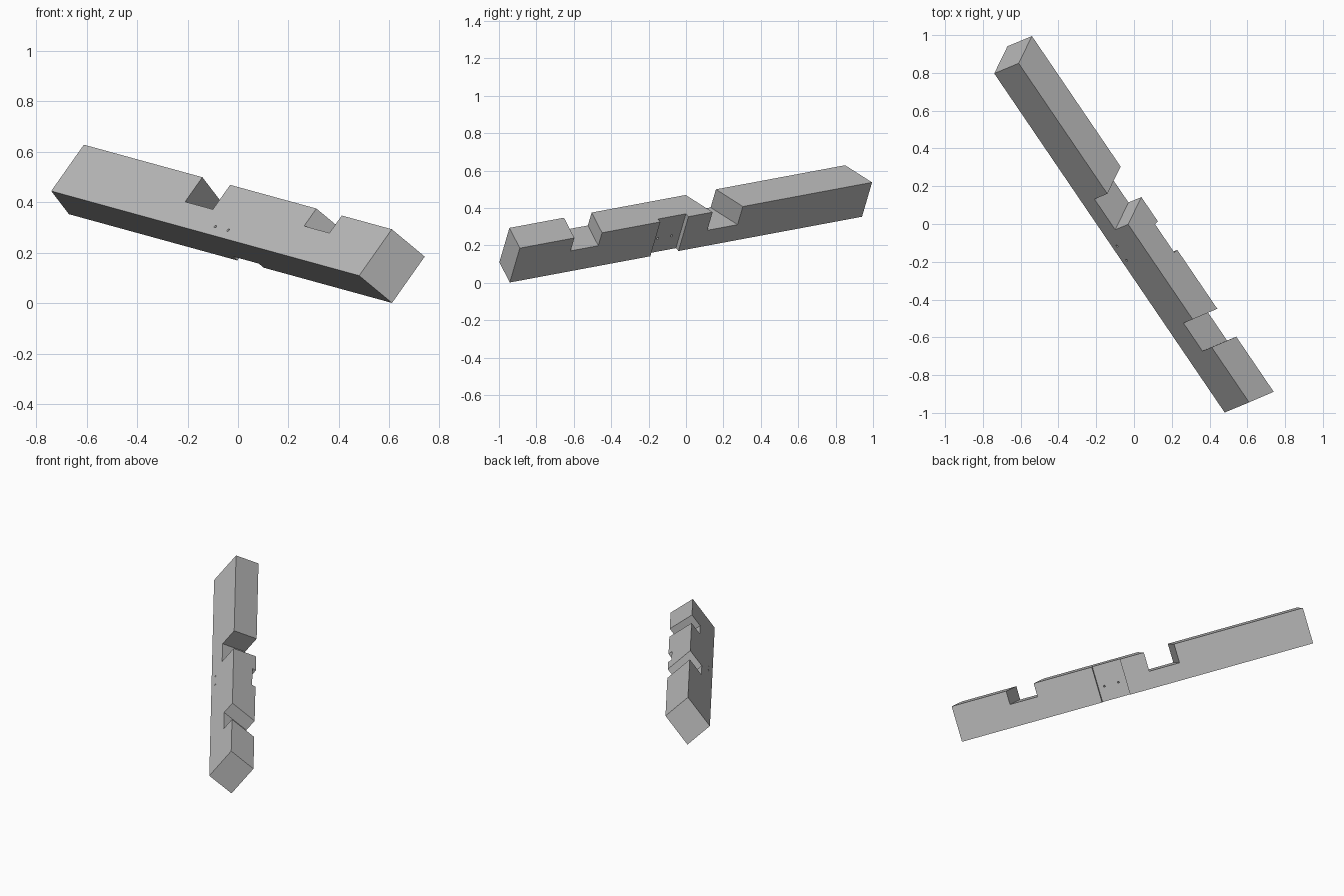
import bpy, bmesh
from mathutils import Vector, Matrix

old = bpy.data.objects.get("Cube")
if old:
    bpy.data.objects.remove(old, do_unlink=True)

# Timber frame: local x = thickness, local y = along the beam, local z = width
ALONG = Vector((-0.5556, 0.8174, 0.1526)).normalized()
WIDE = Vector((0.55, 0.245, 0.795))
WIDE = (WIDE - ALONG * WIDE.dot(ALONG)).normalized()
THICK = ALONG.cross(WIDE)
CORNER = Vector((0.48, -0.998, 0.11))
FRAME = Matrix((THICK, ALONG, WIDE)).transposed().to_4x4()
FRAME.translation = CORNER

T, W, L = 0.173, 0.231, 2.196      # thickness, width, short-edge length
NEAR, FAR = -0.25, 0.375           # slope of the two mitre angles

grey = bpy.data.materials.new("plain grey")
grey.use_nodes = True
grey.diffuse_color = (0.5, 0.5, 0.5, 1)
grey.node_tree.nodes["Principled BSDF"].inputs["Base Color"].default_value = (0.5, 0.5, 0.5, 1)


def add_object(name, bm):
    bmesh.ops.recalc_face_normals(bm, faces=bm.faces)
    mesh = bpy.data.meshes.new(name)
    bm.to_mesh(mesh)
    bm.free()
    mesh.materials.append(grey)
    obj = bpy.data.objects.new(name, mesh)
    obj.matrix_world = FRAME
    bpy.context.collection.objects.link(obj)
    return obj


def prism(name, outline, low, high):
    """Extrude a (thickness, length) outline across the width."""
    bm = bmesh.new()
    face = bm.faces.new([bm.verts.new((x, y, low)) for x, y in outline])
    top = bmesh.ops.extrude_face_region(bm, geom=[face])["geom"]
    bmesh.ops.translate(bm, vec=(0, 0, high - low),
                        verts=[v for v in top if isinstance(v, bmesh.types.BMVert)])
    return add_object(name, bm)


def notch(name, start, end, slope, depth):
    """Skewed slot sunk into the upper edge."""
    a, b = -0.05, T + 0.05
    outline = [(a, start + slope * a), (b, start + slope * b),
               (b, end + slope * b), (a, end + slope * a)]
    return prism(name, outline, W - depth, W + 0.05)


def hole(name, p, q):
    """Thin drilled hole from p to q, running past both ends."""
    p, q = Vector(p), Vector(q)
    d = q - p
    bm = bmesh.new()
    bmesh.ops.create_cone(bm, cap_ends=True, segments=12, radius1=0.006,
                          radius2=0.006, depth=d.length * 1.3)
    spin = d.to_track_quat('Z', 'Y').to_matrix().to_4x4()
    bm.transform(Matrix.Translation((p + q) / 2) @ spin)
    return add_object(name, bm)


# Beam with mitred ends and a shallow housing in the back face
floor = T - 0.026
beam = prism("notched_beam", [
    (0, 0), (T, NEAR * T), (T, 0.876), (floor, 0.876),
    (floor, 1.06), (T, 1.06), (T, L + FAR * T), (0, L)], 0, W)

# Notches and drilled holes
cutters = [notch("far_notch", 1.153, 1.351, FAR, 0.122),
           notch("near_notch", 0.357, 0.538, NEAR, 0.087)]
for x, y, top in ((0.052, 1.30, W - 0.122), (0.129, 1.25, W - 0.122),
                  (0.06, 0.466, W - 0.087), (0.117, 0.394, W - 0.087)):
    cutters.append(hole("notch_hole", (x, y, 0), (x, y, top)))
for y in (0.974, 1.066):
    cutters.append(hole("housing_hole", (0, y, 0.04), (floor, y - 0.06, 0.093)))

for c in cutters:
    c.hide_render = True
    mod = beam.modifiers.new(c.name, 'BOOLEAN')
    mod.operation = 'DIFFERENCE'
    mod.solver = 'EXACT'
    mod.object = c

# Bake the cuts and remove the cutters
bpy.context.view_layer.update()
graph = bpy.context.evaluated_depsgraph_get()
result = bpy.data.meshes.new_from_object(beam.evaluated_get(graph))
beam.modifiers.clear()
beam.data = result
for c in cutters:
    bpy.data.objects.remove(c, do_unlink=True)
